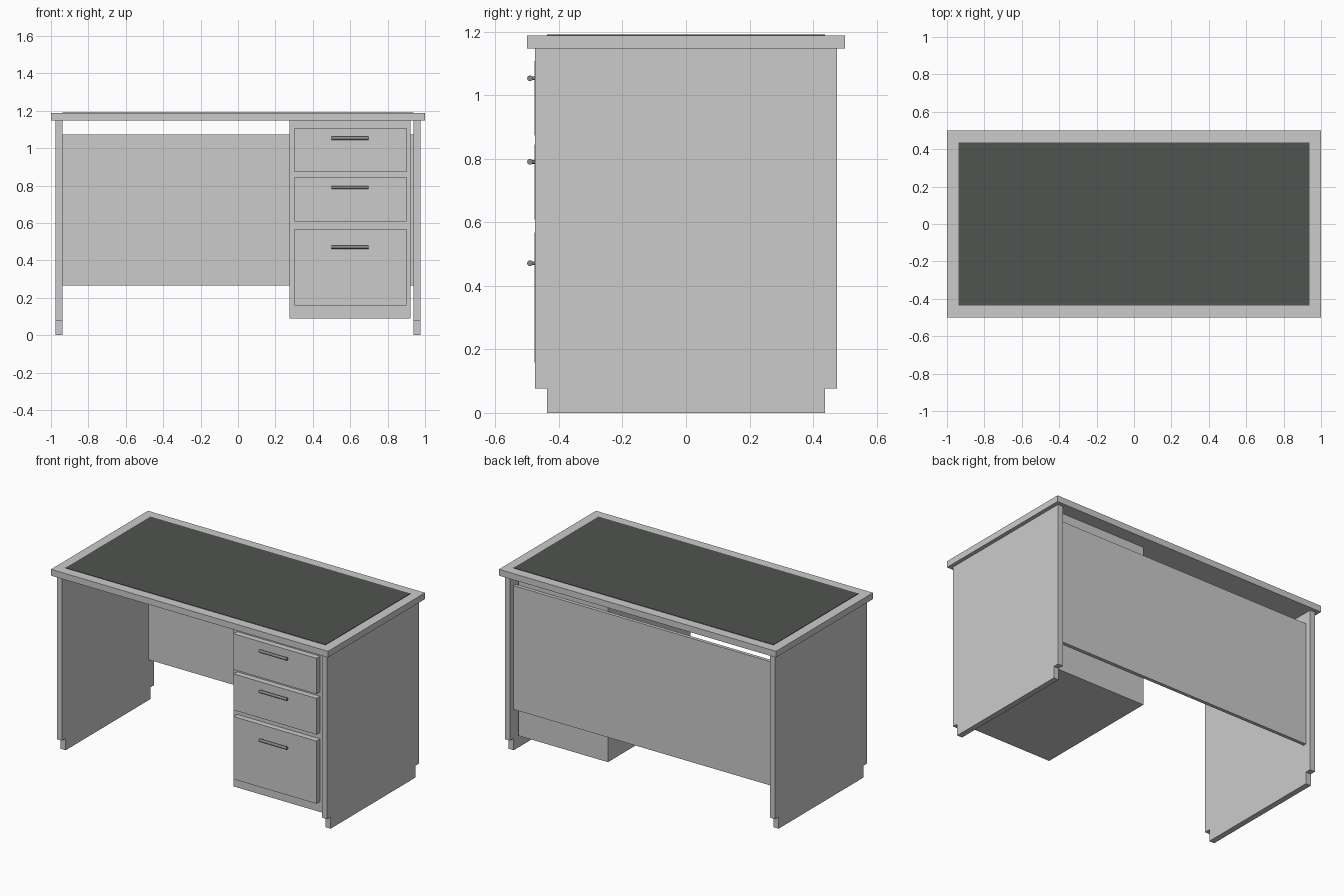
import bpy
import bmesh
from math import pi
from mathutils import Matrix, Vector

if "Cube" in bpy.data.objects:
    bpy.data.objects.remove(bpy.data.objects["Cube"])


def material(name, rgb):
    m = bpy.data.materials.new(name)
    m.diffuse_color = (*rgb, 1)
    m.use_nodes = True
    m.node_tree.nodes["Principled BSDF"].inputs["Base Color"].default_value = m.diffuse_color
    return m


def finish(name, bm, mat=None):
    mesh = bpy.data.meshes.new(name)
    bm.to_mesh(mesh)
    bm.free()
    ob = bpy.data.objects.new(name, mesh)
    bpy.context.collection.objects.link(ob)
    if mat:
        mesh.materials.append(mat)
    return ob


def box(name, x, y, z, mat=None):
    """Box from (min, max) ranges on each axis."""
    bm = bmesh.new()
    bmesh.ops.create_cube(bm, size=1)
    for v in bm.verts:
        v.co = Vector([(a + b) / 2 + c * (b - a) for (a, b), c in zip((x, y, z), v.co)])
    return finish(name, bm, mat)


def add_rod(bm, centre, radius, length, axis):
    rot = Matrix.Rotation(pi / 2, 4, 'Y' if axis == 'X' else 'X')
    bmesh.ops.create_cone(bm, cap_ends=True, segments=16, radius1=radius,
                          radius2=radius, depth=length,
                          matrix=Matrix.Translation(centre) @ rot)


pad_mat = material("dark_pad", (0.08, 0.088, 0.08))
handle_mat = material("dark_metal", (0.25, 0.25, 0.25))

# Table top and writing pad
box("table_top", (-1, 1), (-0.5, 0.5), (1.147, 1.188))
box("writing_pad", (-0.938, 0.938), (-0.437, 0.437), (1.18, 1.191), pad_mat)

# Side panels with recessed plinth feet
for side, x in (("left", (-0.975, -0.938)), ("right", (0.938, 0.975))):
    box(side + "_side_panel", x, (-0.475, 0.475), (0.077, 1.147))
    box(side + "_foot", x, (-0.437, 0.437), (0, 0.077))

# Modesty panel at the back
box("back_panel", (-0.938, 0.938), (0.415, 0.437), (0.266, 1.074))

# Drawer pedestal
box("drawer_cabinet", (0.275, 0.922), (-0.44, 0.412), (0.09, 1.147))

# Drawer fronts and bar handles on two posts
drawers = (("top", 0.873, 1.107, 1.053),
           ("middle", 0.609, 0.845, 0.79),
           ("bottom", 0.158, 0.567, 0.471))
for name, z0, z1, hz in drawers:
    box(name + "_drawer_front", (0.302, 0.9), (-0.477, -0.44), (z0, z1))
    bm = bmesh.new()
    add_rod(bm, (0.599, -0.491, hz), 0.009, 0.2, 'X')
    for dx in (-0.085, 0.085):
        add_rod(bm, (0.599 + dx, -0.482, hz), 0.006, 0.018, 'Y')
    handle = finish(name + "_drawer_handle", bm, handle_mat)
    bpy.ops.object.select_all(action='DESELECT')
    handle.select_set(True)
    bpy.context.view_layer.objects.active = handle
    bpy.ops.object.shade_smooth_by_angle(angle=pi / 6)
